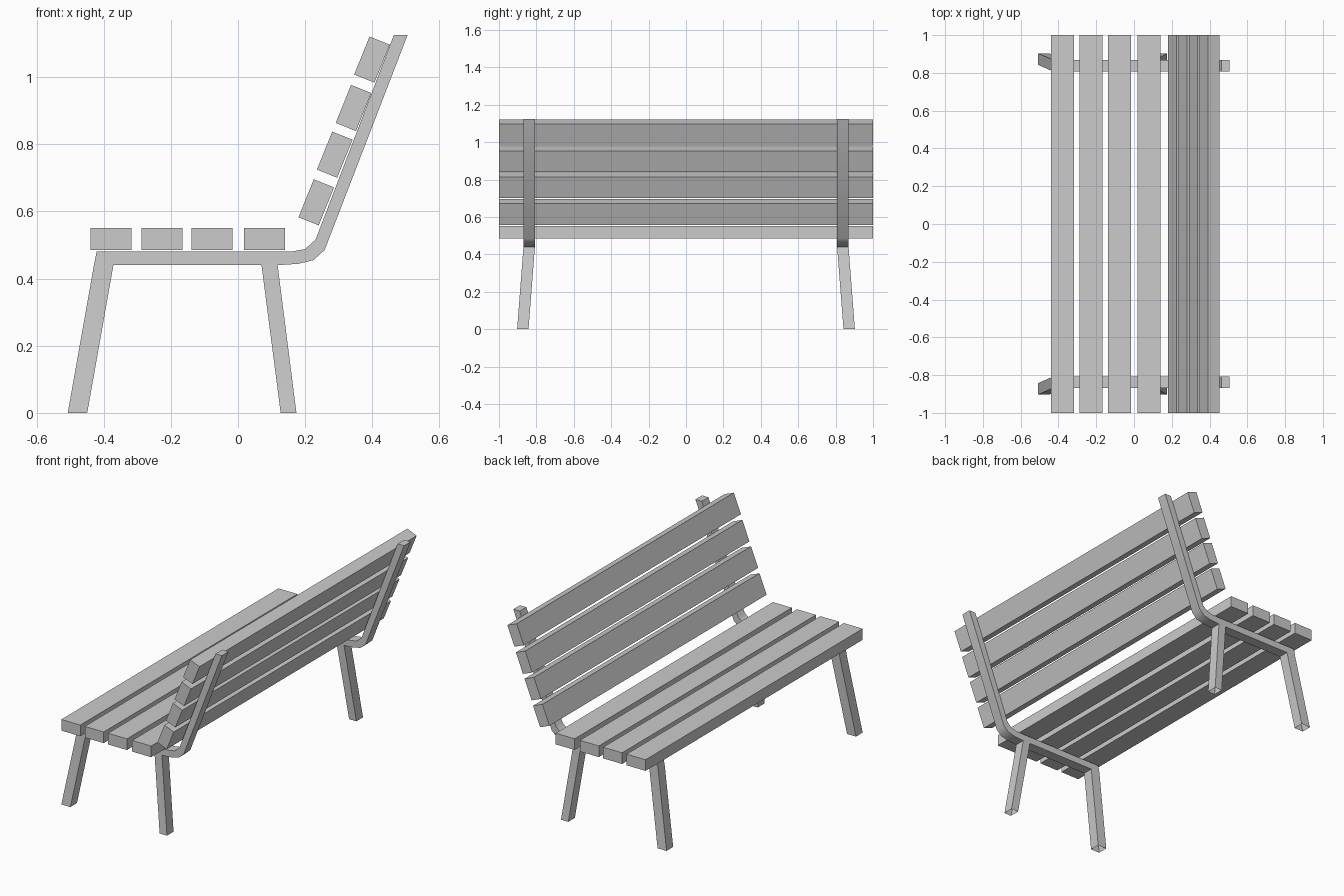
import bpy, bmesh, math

if "Cube" in bpy.data.objects:
    bpy.data.objects.remove(bpy.data.objects["Cube"])

Y_IN, Y_OUT = 0.808, 0.869   # frame bar thickness range
SPLAY = 0.034                # outward lean of the feet


def slat(name, x, z, tilt=0.0):
    """Full-length plank, tilted about the y axis."""
    bpy.ops.mesh.primitive_cube_add(size=1, location=(x, 0, z), rotation=(0, -tilt, 0))
    ob = bpy.context.object
    ob.name = name
    ob.scale = (0.122, 2.0, 0.065)
    bpy.ops.object.transform_apply(location=False, rotation=False, scale=True)


# Seat slats
for i, x in enumerate((-0.378, -0.227, -0.077, 0.079)):
    slat(f"seat_slat_{i + 1}", x, 0.518)

# Backrest slats
for i, (x, z) in enumerate(((0.233, 0.627), (0.288, 0.769), (0.344, 0.908), (0.399, 1.052))):
    slat(f"back_slat_{i + 1}", x, z, math.radians(68))

# Side frame: bent bar with two legs growing from its underside
lower = [(-0.429, 0.44), (-0.371, 0.44), (0.07, 0.44), (0.118, 0.44),
         (0.18, 0.444), (0.225, 0.455), (0.258, 0.485), (0.505, 1.125)]
upper = [(-0.421, 0.48), (-0.371, 0.48), (0.07, 0.48), (0.118, 0.48),
         (0.163, 0.481), (0.2, 0.488), (0.231, 0.516), (0.464, 1.125)]
feet = {0: (-0.507, -0.449), 2: (0.127, 0.174)}   # bar segment -> foot x range

bm = bmesh.new()
rings = []
for (xl, zl), (xu, zu) in zip(lower, upper):
    rings.append([bm.verts.new(p) for p in (
        (xl, Y_IN, zl), (xl, Y_OUT, zl), (xu, Y_OUT, zu), (xu, Y_IN, zu))])
bm.faces.new(rings[0])
bm.faces.new(rings[-1])
for s, (a, b) in enumerate(zip(rings, rings[1:])):
    for k in range(4):
        n = (k + 1) % 4
        if k == 0 and s in feet:
            # Leg with an open tube end at the ground
            x0, x1 = feet[s]
            top = [a[0], a[1], b[1], b[0]]
            foot = [bm.verts.new((x, y + SPLAY, 0)) for x, y in (
                (x0, Y_IN), (x0, Y_OUT), (x1, Y_OUT), (x1, Y_IN))]
            for j in range(4):
                m = (j + 1) % 4
                bm.faces.new((top[j], top[m], foot[m], foot[j]))
        else:
            bm.faces.new((a[k], a[n], b[n], b[k]))
bmesh.ops.recalc_face_normals(bm, faces=bm.faces)
mesh = bpy.data.meshes.new("side_frames")
bm.to_mesh(mesh)
bm.free()
frame = bpy.data.objects.new("side_frames", mesh)
bpy.context.collection.objects.link(frame)

# Smooth bend, sharp corners
bpy.ops.object.select_all(action='DESELECT')
frame.select_set(True)
bpy.context.view_layer.objects.active = frame
bpy.ops.object.shade_smooth_by_angle(angle=math.radians(35))

# Second frame at the other end
mirror = frame.modifiers.new("mirror", 'MIRROR')
mirror.use_axis = (False, True, False)
